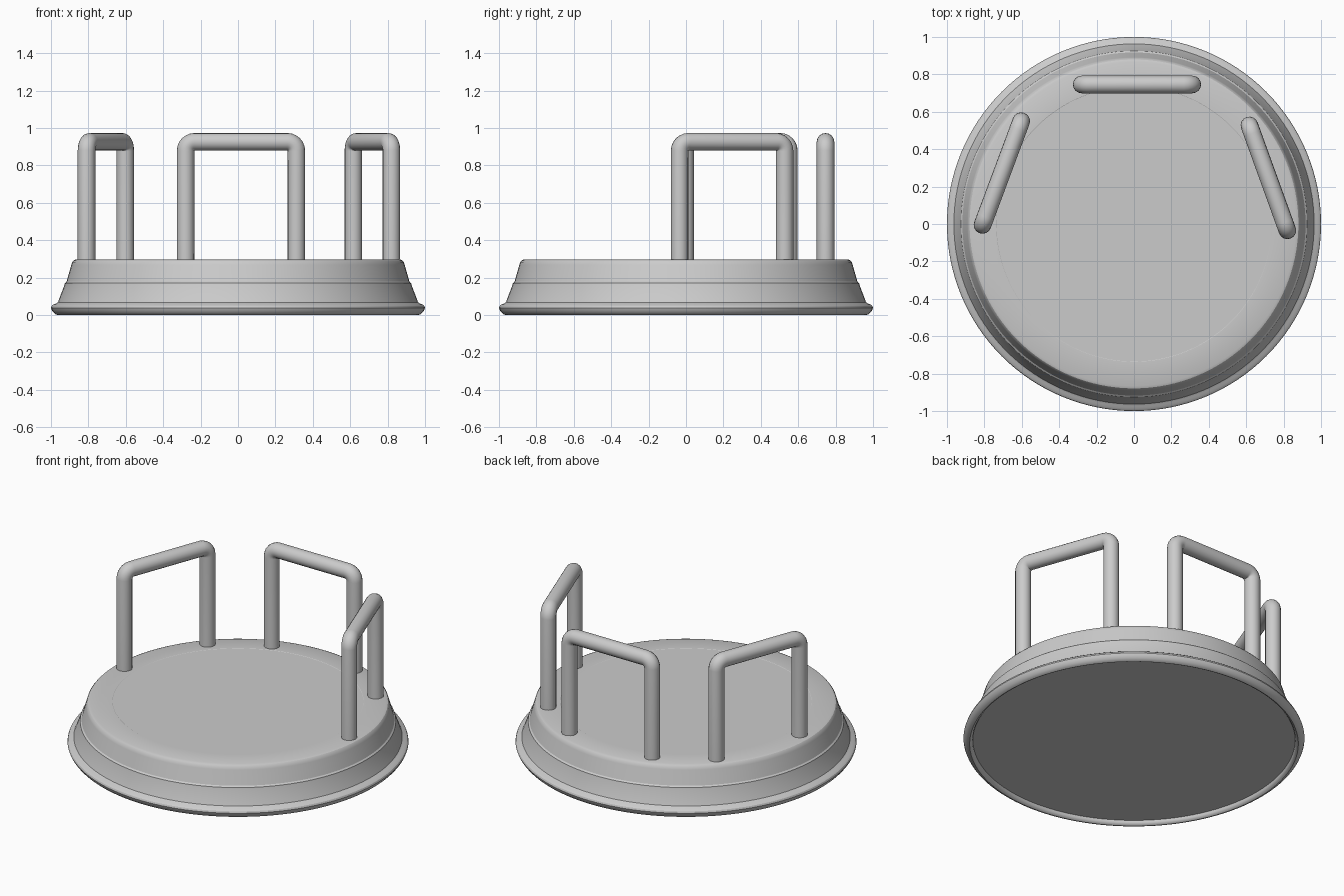
import bpy, bmesh, math
from mathutils import Vector

if "Cube" in bpy.data.objects:
    bpy.data.objects.remove(bpy.data.objects["Cube"])

SEGMENTS = 128
TUBE_R = 0.047
BEND_R = 0.048
BAR_Z = 0.926
DECK_Z = 0.297
FLOOR_Z = 0.027


def lathe(name, profile, steps, crease=30):
    """Spin an (r, z) profile around z."""
    bm = bmesh.new()
    verts = [bm.verts.new((r, 0, z)) for r, z in profile]
    edges = [bm.edges.new(pair) for pair in zip(verts, verts[1:])]
    bmesh.ops.spin(bm, geom=verts + edges, cent=(0, 0, 0), axis=(0, 0, 1),
                   angle=math.tau, steps=steps, use_duplicate=False)
    bmesh.ops.remove_doubles(bm, verts=bm.verts, dist=1e-5)
    bmesh.ops.recalc_face_normals(bm, faces=bm.faces)
    mesh = bpy.data.meshes.new(name)
    bm.to_mesh(mesh)
    bm.free()
    obj = bpy.data.objects.new(name, mesh)
    bpy.context.collection.objects.link(obj)
    bpy.ops.object.select_all(action='DESELECT')
    obj.select_set(True)
    bpy.context.view_layer.objects.active = obj
    bpy.ops.object.shade_smooth_by_angle(angle=math.radians(crease))
    return obj


def handle(name, start, end):
    """Round-tube hoop standing on the deck between two (x, y) points."""
    a, b = Vector((*start, 0)), Vector((*end, 0))
    along = (b - a).normalized()
    up = Vector((0, 0, 1))
    points = [a + up * (DECK_Z - 0.01)]
    for corner, inward in ((a, along), (b, -along)):
        centre = corner + inward * BEND_R + up * (BAR_Z - BEND_R)
        arc = []
        for i in range(7):
            t = math.pi / 2 * i / 6
            arc.append(centre - inward * BEND_R * math.cos(t) + up * BEND_R * math.sin(t))
        points += arc if inward == along else arc[::-1]
    points.append(b + up * (DECK_Z - 0.01))

    curve = bpy.data.curves.new(name, 'CURVE')
    curve.dimensions = '3D'
    curve.bevel_depth = TUBE_R
    curve.bevel_resolution = 6
    spline = curve.splines.new('POLY')
    spline.points.add(len(points) - 1)
    for p, co in zip(spline.points, points):
        p.co = (*co, 1)
    spline.use_smooth = True
    obj = bpy.data.objects.new(name, curve)
    bpy.context.collection.objects.link(obj)
    return obj


# Stepped, tapered platform with a rounded foot rim and a recessed underside
lathe("platform", [
    (0, FLOOR_Z), (0.945, FLOOR_Z), (0.947, 0.015), (0.954, 0.005), (0.964, 0.0),
    (0.976, 0.004), (0.986, 0.013), (0.995, 0.025), (1.0, 0.038),
    (0.996, 0.049), (0.986, 0.057), (0.974, 0.061), (0.963, 0.068),
    (0.927, 0.163), (0.926, 0.170), (0.917, 0.178),
    (0.891, 0.268), (0.887, 0.282), (0.879, 0.292), (0.866, DECK_Z),
    (0.737, DECK_Z), (0.735, DECK_Z - 0.0012), (0, DECK_Z - 0.0012),
], SEGMENTS)

# Three grab handles around the back and sides
handle("back_handle", (-0.28, 0.746), (0.312, 0.746))
handle("left_handle", (-0.81, -0.005), (-0.603, 0.55))
handle("right_handle", (0.82, -0.034), (0.617, 0.527))
